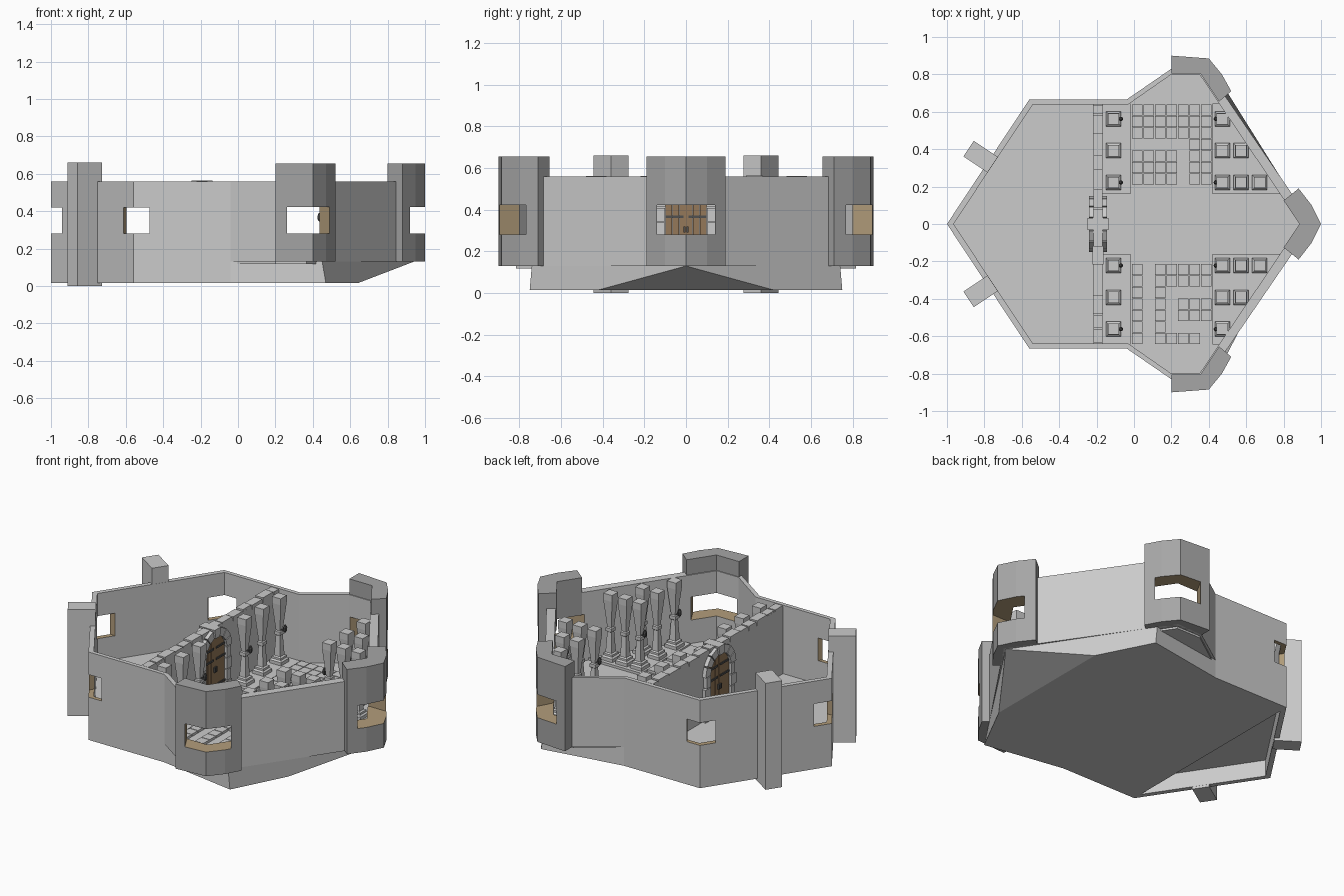
import bpy, bmesh, math, random
from mathutils import Vector, Matrix

if "Cube" in bpy.data.objects:
    bpy.data.objects.remove(bpy.data.objects["Cube"])

random.seed(4)


def material(name, rgb):
    m = bpy.data.materials.new(name)
    m.diffuse_color = (*rgb, 1)
    m.use_nodes = True
    m.node_tree.nodes["Principled BSDF"].inputs["Base Color"].default_value = m.diffuse_color
    return m


DARK = material("dark_stone", (0.38, 0.38, 0.38))
SILL = material("sill_wood", (0.45, 0.34, 0.2))
WOOD = material("door_wood", (0.3, 0.19, 0.1))
IRON = material("iron", (0.08, 0.08, 0.08))


def build(name, solids, mats=(), closed=False, slot=0):
    """One object from lofted solids; each solid is a list of equal-length loops."""
    bm = bmesh.new()
    for loops in solids:
        rows = [[bm.verts.new(p) for p in loop] for loop in loops]
        n = len(rows[0])
        pairs = list(zip(rows, rows[1:])) + ([(rows[-1], rows[0])] if closed else [])
        for a, b in pairs:
            for i in range(n):
                bm.faces.new((a[i], a[(i + 1) % n], b[(i + 1) % n], b[i]))
        if not closed:
            bm.faces.new(rows[0][::-1])
            bm.faces.new(rows[-1])
        bmesh.ops.remove_doubles(bm, verts=[v for r in rows for v in r], dist=1e-5)
    bmesh.ops.recalc_face_normals(bm, faces=bm.faces)
    for f in bm.faces:
        f.material_index = slot
    me = bpy.data.meshes.new(name)
    bm.to_mesh(me)
    bm.free()
    for m in mats:
        me.materials.append(m)
    ob = bpy.data.objects.new(name, me)
    bpy.context.collection.objects.link(ob)
    return ob


def flat(pts, z):
    return [(x, y, z) for x, y in pts]


def prism(pts, z0, z1):
    return [flat(pts, z0), flat(pts, z1)]


def slab(pts, x0, x1):
    """Extrude a (y, z) outline along x."""
    return [[(x, y, z) for y, z in pts] for x in (x0, x1)]


def box(x0, x1, y0, y1, z0, z1):
    return prism([(x0, y0), (x1, y0), (x1, y1), (x0, y1)], z0, z1)


def mirror(half):
    """Full outline from its +y half."""
    return half + [(x, -y) for x, y in reversed(half) if abs(y) > 1e-6]


def flip(pts):
    return [(x, -y) for x, y in pts]


def turned_box(cx, cy, depth, width, angle, z0, z1):
    d = Vector((math.cos(angle), math.sin(angle)))
    s = Vector((-d.y, d.x))
    c = Vector((cx, cy))
    pts = [c + d * a * depth / 2 + s * b * width / 2
           for a, b in ((-1, -1), (1, -1), (1, 1), (-1, 1))]
    return prism([tuple(p) for p in pts], z0, z1)


# Outer walls
outer = mirror([(-1, 0), (-.56, .665), (-.04, .665), (.2, .83), (.38, .84), (.955, 0)])
inner = mirror([(-.965, 0), (-.54, .64), (-.03, .64), (.2, .8), (.35, .8), (.89, 0)])
walls = build("outer_wall", [[flat(outer, .13), flat(outer, .56),
                              flat(inner, .56), flat(inner, .13)]],
              (None, SILL), closed=True)

# Corner towers
side = [(.2, .9), (.4, .885), (.47, .8), (.52, .71), (.455, .655), (.355, .805), (.2, .805)]
nose = [(.88, .19), (.95, .1), (1, 0), (.95, -.1), (.88, -.19), (.8, -.125), (.885, 0), (.8, .125)]
towers = [build(n, [prism(p, .13, .655)], (DARK, SILL)) for n, p in
          (("tower_back", side), ("tower_front", flip(side)), ("tower_nose", nose))]

# Window openings at every corner
openings = [turned_box(.93, 0, .5, .28, 0, .28, .423),
            turned_box(-.98, 0, .3, .18, 0, .28, .42)]
for s in (1, -1):
    openings.append(turned_box(.375, .83 * s, .5, .26, s * math.radians(61), .28, .423))
    openings.append(turned_box(-.54, .6225 * s, .3, .16, s * math.radians(118), .28, .42))
cutter = build("window_cutter", openings, (None, SILL), slot=1)
cutter.hide_render = True
for ob in [walls] + towers:
    mod = ob.modifiers.new("windows", 'BOOLEAN')
    mod.operation = 'DIFFERENCE'
    mod.solver = 'EXACT'
    mod.object = cutter
bpy.context.view_layer.update()
dg = bpy.context.evaluated_depsgraph_get()
cut = [(ob, bpy.data.meshes.new_from_object(ob.evaluated_get(dg))) for ob in [walls] + towers]
for ob, me in cut:
    ob.modifiers.clear()
    ob.data = me
bpy.data.objects.remove(cutter)

# Hull-shaped base, hollow skirt at the pointed back end, and floor
low = mirror([(-.56, .665), (-.04, .665), (.47, .75), (.64, .42)])
high = mirror([(-.56, .665), (-.04, .665), (.45, .74)]
              + [(.94, .00001)])
build("base", [[flat(low, .015), flat(high, .13)]])
skirt = [(-.56, .665), (-1, 0), (-.56, -.665), (-.56, -.61), (-.965, 0), (-.56, .61)]
build("base_skirt", [prism(skirt, .015, .13)])
build("floor", [prism(mirror([(-.975, 0), (-.55, .65), (-.035, .65), (.2, .815),
                              (.365, .815), (.91, 0)]), .118, .135)])

# Buttresses on the back walls
build("buttresses", [turned_box(-.82, .36 * s, .155, .1, s * math.radians(146.5), 0, .66)
                     for s in (1, -1)])

# Partition wall with coping stones
build("partition_wall", [box(-.217, -.168, -.645, .645, .13, .55)])
stones, y = [], -.64
while y < .63:
    step = min(random.uniform(.07, .11), .64 - y)
    w = random.uniform(.024, .029)
    stones.append(box(-.1925 - w, -.1925 + w, y + .004, y + step - .004, .53,
                      random.uniform(.555, .564)))
    y += step
build("coping_stones", stones)

# Door arch of stone blocks
DX, SPRING = -.1925, .41
blocks = []
for i in range(7):
    a0, a1 = (math.pi * (i + k) / 7 for k in (.05, .95))
    R, d = (.157, .055) if i == 3 else (.15, .048)
    blocks.append(slab([(r * math.cos(a), SPRING + r * math.sin(a))
                        for r, a in ((.1, a0), (R, a0), (R, a1), (.1, a1))], DX - d, DX + d))
for s in (1, -1):
    for i in range(4):
        z = .133 + i * .07
        blocks.append(box(DX - .048, DX + .048, *sorted((.1 * s, (.15 - .012 * (i % 2)) * s)),
                          z, z + .065))
build("door_arch", blocks)

# Plank door with iron straps and handles
planks = []
for i in range(6):
    y0, y1 = -.1 + i / 30 + .001, -.1 + (i + 1) / 30 - .001
    top = [(y, SPRING + math.sqrt(max(0, .01 - y * y))) for y in (y1, (y0 + y1) / 2, y0)]
    planks.append(slab([(y0, .133), (y1, .133)] + top, DX - .032, DX + .032))
build("door", planks, (WOOD,))
build("door_straps", [box(DX - .037, DX + .037, *sorted((.012 * s, .098 * s)), z, z + .012)
                      for s in (1, -1) for z in (.2, .36, .43)]
      + [box(DX - .044, DX + .044, .008 * s - .005, .008 * s + .005, .29, .32)
         for s in (1, -1)], (IRON,))

# Raised platforms
plats = []
for s in (1, -1):
    plats.append(box(-.169, -.02, *sorted((.16 * s, .645 * s)), .13, .15))
    wedge = [(.42, .16), (.79, .16), (.465, .645), (.42, .645)]
    plats.append(prism(wedge if s > 0 else flip(wedge), .13, .15))
    plats.append(box(-.02, .42, *sorted((.205 * s, .645 * s)), .13, .14))
build("platforms", plats)

# Floor tiles laid in patterns, rows running towards -y
layouts = ((.64, ("1111111", "1111111", "1111111", "0000011", "1111011", "1111011", "1111011")),
           (-.212, ("1011111", "1011111", "1010000", "1010111", "1010111", "1010000", "1011110")))
tiles, T = [], .0615
for y_top, rows in layouts:
    for r, row in enumerate(rows):
        for c, on in enumerate(row):
            if on == "1":
                x, y = -.014 + c * T, y_top - r * T
                tiles.append(box(x + .002, x + T - .002, y - T + .002, y - .002, .135, .155))
build("floor_tiles", tiles)

# Square waisted columns on pedestals
profile = [(.04, .148), (.04, .17), (.031, .178), (.031, .19), (.021, .195), (.014, .32),
           (.02, .325), (.02, .345), (.014, .35), (.03, .52), (.03, .56)]
spots = [(x, y * s) for s in (1, -1) for x, ys in
         ((-.11, (.222, .392, .562)), (.472, (.222, .392, .562)),
          (.572, (.222, .392)), (.672, (.222,))) for y in ys]
build("columns", [[[(x + h * a, y + h * b, z) for a, b in ((-1, -1), (1, -1), (1, 1), (-1, 1))]
                   for h, z in profile] for x, y in spots])

# Small iron lanterns on the columns
lanterns = []
for s in (1, -1):
    for y in (.222, .562):
        for x, wall_x in ((-.07, -.1), (.437, .465)):
            lanterns.append([[(x + r * math.cos(k * math.pi / 4), y * s + r * math.sin(k * math.pi / 4), z)
                              for k in range(8)]
                             for r, z in ((.004, .345), (.011, .355), (.012, .375), (.005, .39))])
            lanterns.append(box(*sorted((x, wall_x)), y * s - .004, y * s + .004, .35, .358))
build("lanterns", lanterns, (IRON,))
